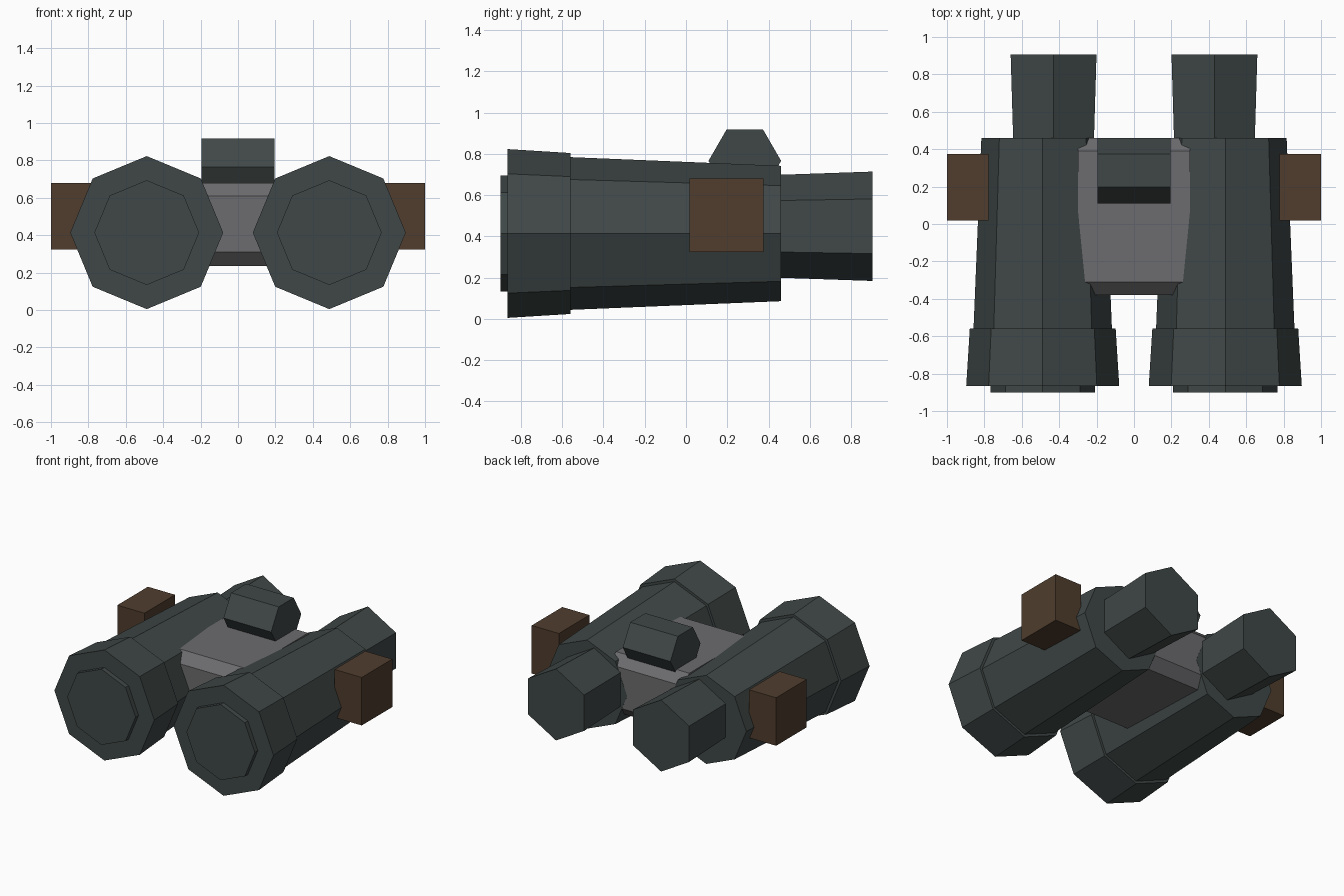
import bpy, bmesh
from math import sin, cos, pi, radians

if "Cube" in bpy.data.objects:
    bpy.data.objects.remove(bpy.data.objects["Cube"])


def material(name, rgb):
    m = bpy.data.materials.new(name)
    m.diffuse_color = (*rgb, 1.0)
    m.use_nodes = True
    m.node_tree.nodes["Principled BSDF"].inputs["Base Color"].default_value = m.diffuse_color
    return m


GREEN = material("dark green grey", (0.050, 0.064, 0.062))
GREY = material("bridge grey", (0.150, 0.150, 0.158))
BROWN = material("strap brown", (0.080, 0.047, 0.027))


def finish(bm, name, mat):
    bmesh.ops.recalc_face_normals(bm, faces=bm.faces)
    mesh = bpy.data.meshes.new(name)
    bm.to_mesh(mesh)
    bm.free()
    mesh.materials.append(mat)
    obj = bpy.data.objects.new(name, mesh)
    bpy.context.collection.objects.link(obj)
    return obj


def lathe_y(name, mat, x, z, sides, stations):
    """Closed tube along y through (y, radius) stations, one corner pointing up."""
    bm = bmesh.new()
    rings = []
    for y, r in stations:
        rings.append([bm.verts.new((x + r * sin(2 * pi * i / sides), y,
                                    z + r * cos(2 * pi * i / sides)))
                      for i in range(sides)])
    for a, b in zip(rings, rings[1:]):
        for i in range(sides):
            j = (i + 1) % sides
            bm.faces.new((a[i], a[j], b[j], b[i]))
    bm.faces.new(rings[0])
    bm.faces.new(rings[-1])
    return finish(bm, name, mat)


def extrude_x(name, mat, x0, x1, profile):
    """Prism along x from a (y, z) profile."""
    bm = bmesh.new()
    base = bm.faces.new([bm.verts.new((x0, y, z)) for y, z in profile])
    out = bmesh.ops.extrude_face_region(bm, geom=[base])
    verts = [v for v in out["geom"] if isinstance(v, bmesh.types.BMVert)]
    bmesh.ops.translate(bm, verts=verts, vec=(x1 - x0, 0, 0))
    return finish(bm, name, mat)


for side, s in (("left", -1), ("right", 1)):
    # Octagonal barrel: lens, flared hood, step, tapering body
    lathe_y(side + "_barrel", GREEN, s * 0.488, 0.414, 8,
            [(-0.90, 0.28), (-0.865, 0.28), (-0.865, 0.409), (-0.56, 0.39),
             (-0.56, 0.37), (0.46, 0.328)])
    # Hexagonal eyepiece
    lathe_y(side + "_eyepiece", GREEN, s * 0.43, 0.449, 6,
            [(0.44, 0.249), (0.905, 0.265)])
    # Strap lug on the outer side
    x0, x1 = sorted((s * 0.778, s * 1.0))
    extrude_x(side + "_strap_lug", BROWN, x0, x1,
              [(0.018, 0.325), (0.375, 0.325), (0.375, 0.68), (0.018, 0.68)])

# Chamfered bridge between the barrels
extrude_x("bridge", GREY, -0.30, 0.30,
          [(-0.38, 0.31), (-0.31, 0.235), (0.39, 0.235), (0.459, 0.31),
           (0.459, 0.61), (0.39, 0.68), (-0.31, 0.68), (-0.38, 0.61)])

# Hexagonal focus knob
extrude_x("focus_knob", GREEN, -0.195, 0.195,
          [(0.285 + 0.176 * cos(radians(a)), 0.766 + 0.176 * sin(radians(a)))
           for a in range(0, 360, 60)])
